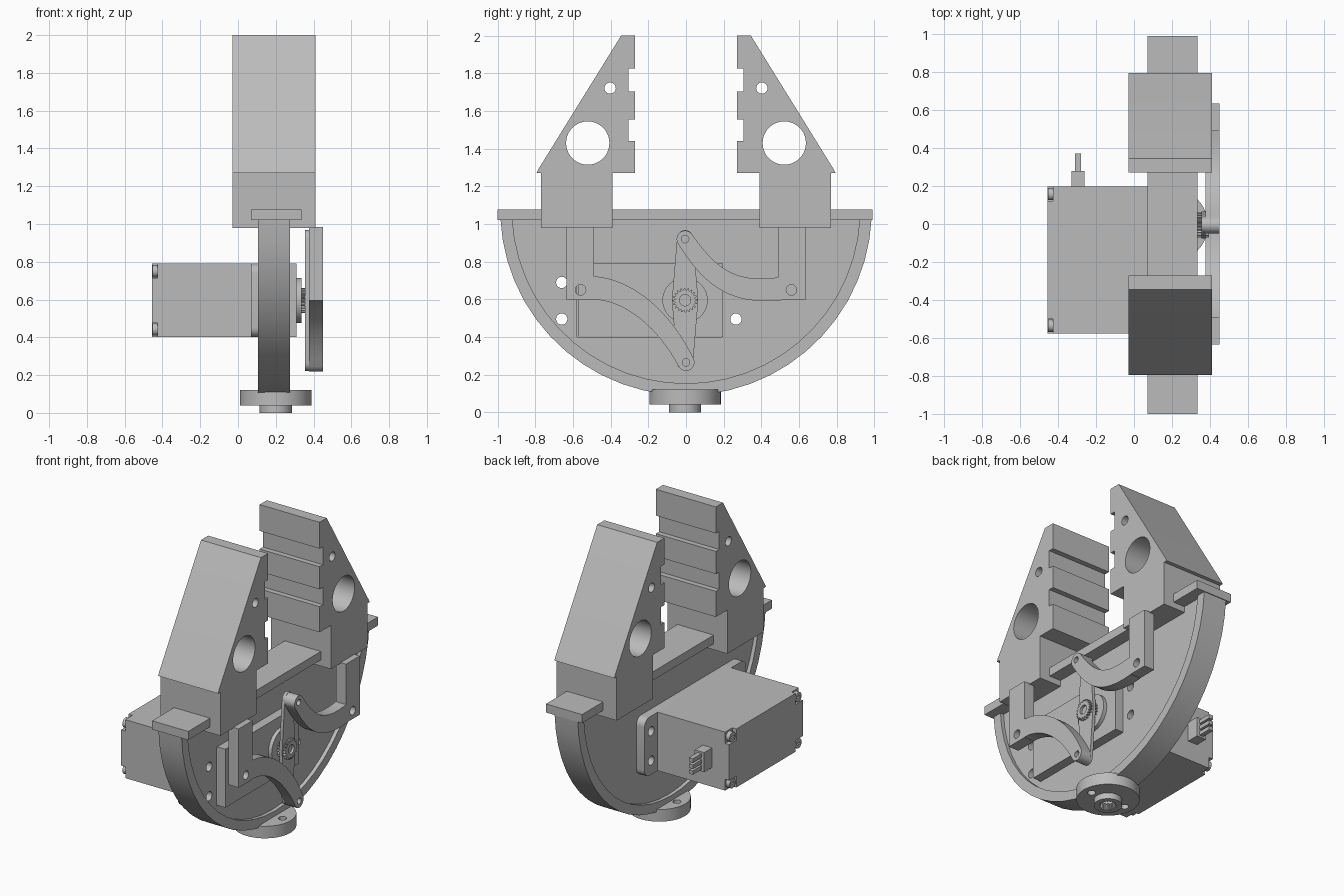
import bpy, bmesh
from math import sin, cos, pi, sqrt, asin
from mathutils import Matrix, Vector
from mathutils.geometry import interpolate_bezier

cube = bpy.data.objects.get("Cube")
if cube:
    bpy.data.objects.remove(cube)

grey = bpy.data.materials.new("plain grey")
grey.use_nodes = True
grey.diffuse_color = (0.5, 0.5, 0.5, 1)
grey.node_tree.nodes["Principled BSDF"].inputs["Base Color"].default_value = (0.5, 0.5, 0.5, 1)

# Extrusion axes: the outline lies in the plane across the named axis
AXES = {
    "x": Matrix(((0, 0, 1, 0), (1, 0, 0, 0), (0, 1, 0, 0), (0, 0, 0, 1))),
    "y": Matrix(((0, 1, 0, 0), (0, 0, 1, 0), (1, 0, 0, 0), (0, 0, 0, 1))),
    "z": Matrix.Identity(4),
}


def extrude(name, outlines, lo, hi, axis="x"):
    """Solid from an outer outline followed by hole outlines."""
    curve = bpy.data.curves.new(name, "CURVE")
    curve.dimensions = "2D"
    curve.fill_mode = "BOTH"
    curve.extrude = (hi - lo) / 2
    for points in outlines:
        spline = curve.splines.new("POLY")
        spline.points.add(len(points) - 1)
        for p, (a, b) in zip(spline.points, points):
            p.co = (a, b, 0, 1)
        spline.use_cyclic_u = True
    temp = bpy.data.objects.new(name + "_outline", curve)
    bpy.context.collection.objects.link(temp)
    bpy.context.view_layer.update()
    graph = bpy.context.evaluated_depsgraph_get()
    mesh = bpy.data.meshes.new_from_object(temp.evaluated_get(graph))
    bpy.data.objects.remove(temp)
    mesh.transform(AXES[axis] @ Matrix.Translation((0, 0, (lo + hi) / 2)))
    bm = bmesh.new()
    bm.from_mesh(mesh)
    bmesh.ops.remove_doubles(bm, verts=bm.verts, dist=1e-5)
    bmesh.ops.recalc_face_normals(bm, faces=bm.faces)
    bm.to_mesh(mesh)
    bm.free()
    mesh.materials.clear()
    mesh.materials.append(grey)
    obj = bpy.data.objects.new(name, mesh)
    bpy.context.collection.objects.link(obj)
    bpy.ops.object.select_all(action="DESELECT")
    obj.select_set(True)
    bpy.context.view_layer.objects.active = obj
    bpy.ops.object.shade_smooth_by_angle()
    return obj


def circle(a, b, r, n=32):
    return [(a + r * cos(2 * pi * i / n), b + r * sin(2 * pi * i / n)) for i in range(n)]


def gear(a, b, r, depth, teeth):
    n = teeth * 4
    return [(a + (r - depth * (i % 4 > 1)) * cos(2 * pi * i / n),
             b + (r - depth * (i % 4 > 1)) * sin(2 * pi * i / n)) for i in range(n)]


def rect(a0, a1, b0, b1):
    return [(a0, b0), (a1, b0), (a1, b1), (a0, b1)]


def rounded(a0, a1, b0, b1, r, n=6):
    points = []
    corners = [(a1 - r, b1 - r), (a0 + r, b1 - r), (a0 + r, b0 + r), (a1 - r, b0 + r)]
    for k, (a, b) in enumerate(corners):
        for i in range(n + 1):
            t = pi / 2 * (k + i / n)
            points.append((a + r * cos(t), b + r * sin(t)))
    return points


def band(path, w0, w1):
    """Tapered strip along a path with a round far end."""
    left, right = [], []
    n = len(path) - 1
    for i, p in enumerate(path):
        t = (path[min(i + 1, n)] - path[max(i - 1, 0)]).normalized()
        side = Vector((-t.y, t.x)) * (w0 + (w1 - w0) * i / n) / 2
        left.append(p + side)
        right.append(p - side)
    cap = [path[-1] + side * cos(a) + t * (w1 / 2) * sin(a)
           for a in (pi * k / 10 for k in range(1, 10))]
    return [tuple(v) for v in left + cap + right[::-1]]


def bowl(radius, n=26):
    """Circle segment hanging below the rail, from -y to +y."""
    cz, top = 1.077, 1.03
    a = asin((cz - top) / radius)
    return [(-radius * cos(a + (pi - 2 * a) * i / n),
             cz - radius * sin(a + (pi - 2 * a) * i / n)) for i in range(n + 1)]


# Half round backing plate: recessed web, raised rim, guide rail
ear_holes = [(y, z) for y in (-0.66, 0.265) for z in (0.495, 0.69)]
window = rect(-0.58, 0.19, 0.40, 0.79)
extrude("plate_web", [bowl(0.93), window] + [circle(y, z, 0.03, 20) for y, z in ear_holes], 0.13, 0.25)
extrude("plate_rim", [bowl(0.987) + bowl(0.924)[::-1]], 0.105, 0.275)
extrude("guide_rail", [rect(-1, 0.99, 1.02, 1.077)], 0.07, 0.335)

# Two toothed jaws with their hanging brackets
jaw = [(0.77, 0.98), (0.77, 1.27), (0.795, 1.27), (0.785, 1.29), (0.345, 2), (0.27, 2)]
for low, high in ((1.705, 1.825), (1.44, 1.555)):
    jaw += [(0.27, high), (0.305, high), (0.305, low), (0.27, low)]
jaw += [(0.27, 1.27), (0.39, 1.27), (0.39, 0.98)]
for side, label in ((-1, "front"), (1, "back")):
    def flip(points):
        return [(side * y, z) for y, z in points]
    extrude(label + "_jaw", [flip(jaw), flip(circle(0.522, 1.43, 0.115, 40)),
                             flip(circle(0.403, 1.722, 0.03, 20))], -0.03, 0.41)
    extrude(label + "_bracket", [flip(rect(0.49, 0.635, 0.595, 0.985)),
                                 flip(circle(0.56, 0.65, 0.028, 20))], 0.375, 0.45)

# Curved links from the brackets to the rocker
links = {
    "front_link": ((-0.5, 0.66), (-0.33, 0.66), (-0.13, 0.52), (0, 0.265)),
    "back_link": ((0.5, 0.655), (0.26, 0.63), (0.14, 0.70), (-0.005, 0.92)),
}
for name, knots in links.items():
    path = interpolate_bezier(*[Vector(k) for k in knots], 20)
    extrude(name, [band(path, 0.125, 0.09), circle(*knots[3], 0.02, 16)], 0.375, 0.45)

# Rocker arm and splined output shaft
half = [Vector((-0.005, 0.595)), Vector((-0.005, 0.925))]
upper = band(half, 0.14, 0.085)
lower = [(-0.01 - y, 1.19 - z) for y, z in upper]
extrude("rocker_arm", [upper[:-1] + lower[:-1]], 0.355, 0.376)
extrude("output_gear", [gear(-0.005, 0.595, 0.066, 0.012, 20), circle(-0.005, 0.595, 0.03, 20)], 0.33, 0.395)
extrude("gear_screw", [circle(-0.005, 0.595, 0.029, 20)], 0.33, 0.38)
extrude("motor_boss", [circle(-0.005, 0.595, 0.12, 40)], 0.30, 0.335)

# Motor case, with notched corners at its outer end
y0, y1, z0, z1, notch = -0.575, 0.197, 0.402, 0.79, 0.075
extrude("motor_case", [rect(y0, y1, z0, z1)], -0.425, 0.31)
extrude("motor_end", [[
    (y0 + notch, z0), (y1 - notch, z0), (y1 - notch, z0 + notch), (y1, z0 + notch),
    (y1, z1 - notch), (y1 - notch, z1 - notch), (y1 - notch, z1), (y0 + notch, z1),
    (y0 + notch, z1 - notch), (y0, z1 - notch), (y0, z0 + notch), (y0 + notch, z0 + notch)]],
    -0.455, -0.425)
for y in (y0 + 0.04, y1 - 0.04):
    for z in (z0 + 0.04, z1 - 0.04):
        extrude("case_screw", [circle(y, z, 0.032, 20), rect(y - 0.02, y + 0.02, z - 0.005, z + 0.005)],
                -0.452, -0.425)
extrude("motor_flange", [rounded(-0.73, 0.335, z0, z1, 0.05)]
        + [circle(y, z, 0.03, 20) for y, z in ear_holes], 0.07, 0.13)

# Cable connector with three pins
extrude("connector", [rect(0.53, 0.66, -0.33, -0.26)], 0.19, 0.28, "y")
for z in (0.555, 0.595, 0.635):
    extrude("connector_pin", [rect(z - 0.013, z + 0.013, -0.31, -0.28)], 0.27, 0.37, "y")

# Mounting disc and splined hub underneath
extrude("mount_disc", [circle(0.2, -0.005, 0.19, 48), circle(0.2, -0.005, 0.05),
                       circle(0.07, -0.005, 0.025, 20), circle(0.33, -0.005, 0.025, 20)], 0.04, 0.12, "z")
extrude("mount_hub", [circle(0.2, -0.005, 0.085, 40), gear(0.2, -0.005, 0.055, 0.01, 20)], 0, 0.045, "z")
